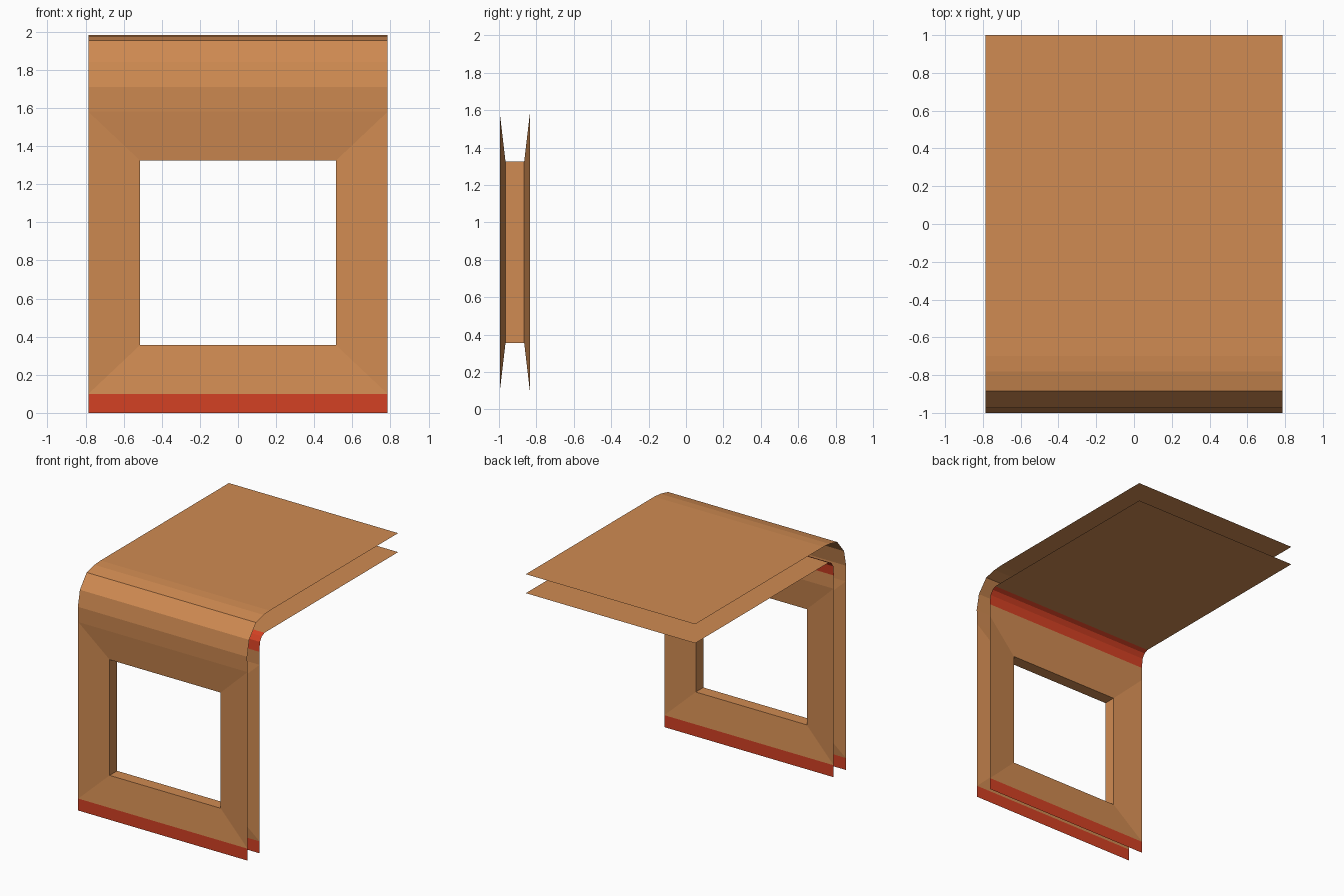
import bpy, bmesh

if "Cube" in bpy.data.objects:
    bpy.data.objects.remove(bpy.data.objects["Cube"])

W = 0.785                               # half width of the section
WIN_X, WIN_Z0, WIN_Z1 = 0.515, 0.355, 1.325
Z0, Z1 = 0.1, 1.58                      # bottom and top of the window panel


def material(name, rgb):
    m = bpy.data.materials.new(name)
    m.diffuse_color = (*rgb, 1)
    m.use_nodes = True
    m.node_tree.nodes["Principled BSDF"].inputs["Base Color"].default_value = m.diffuse_color
    return m


TAN = material("tan_wall", (0.631, 0.258, 0.084))
RED = material("red_trim", (0.658, 0.053, 0.017))


def finish(bm, name):
    me = bpy.data.meshes.new(name)
    bm.to_mesh(me)
    bm.free()
    me.materials.append(TAN)
    me.materials.append(RED)
    ob = bpy.data.objects.new(name, me)
    bpy.context.collection.objects.link(ob)
    return ob


def ring(bm, x, y, z0, z1):
    return [bm.verts.new((sx, y, z)) for sx, z in ((-x, z0), (x, z0), (x, z1), (-x, z1))]


def bridge(bm, a, b, flip=False):
    for i in range(4):
        j = (i + 1) % 4
        f = [a[i], a[j], b[j], b[i]]
        bm.faces.new(f[::-1] if flip else f)


def strip(bm, profile, flip, is_red):
    """Sweep a (y, z) profile across the width."""
    rows = [[bm.verts.new((x, y, z)) for x in (-W, W)] for y, z in profile]
    for a, b in zip(rows, rows[1:]):
        f = [a[0], a[1], b[1], b[0]]
        face = bm.faces.new(f[::-1] if flip else f)
        face.material_index = int(is_red(face.calc_center_median()))


def shell(name, wall_y, win_y, curve, flip, is_red):
    bm = bmesh.new()
    # skirting strip along the floor
    strip(bm, [(wall_y, 0), (wall_y, Z0)], flip, is_red)
    # panel sloping in to the window opening
    bridge(bm, ring(bm, W, wall_y, Z0, Z1), ring(bm, WIN_X, win_y, WIN_Z0, WIN_Z1), flip)
    # curved eave and flat roof
    strip(bm, [(wall_y, Z1)] + curve, flip, is_red)
    bmesh.ops.remove_doubles(bm, verts=bm.verts, dist=0.0005)
    return finish(bm, name)


# outer skin: red only along the floor
shell("outer_wall_and_roof", -0.995, -0.965,
      [(-1.0, 1.71), (-0.973, 1.842), (-0.883, 1.953), (-0.78, 1.977), (-0.7, 1.983), (1, 1.983)],
      False, lambda c: c.z < Z0)

# inner skin: red along the floor and around the ceiling curve
shell("inner_wall_and_ceiling", -0.835, -0.865,
      [(-0.838, 1.69), (-0.83, 1.77), (-0.805, 1.808), (-0.77, 1.824), (1, 1.824)],
      True, lambda c: c.z < Z0 or (c.z > 1.69 and c.y < -0.75))

# window reveal joining the two skins
bm = bmesh.new()
bridge(bm, ring(bm, WIN_X, -0.965, WIN_Z0, WIN_Z1), ring(bm, WIN_X, -0.865, WIN_Z0, WIN_Z1))
finish(bm, "window_reveal")
